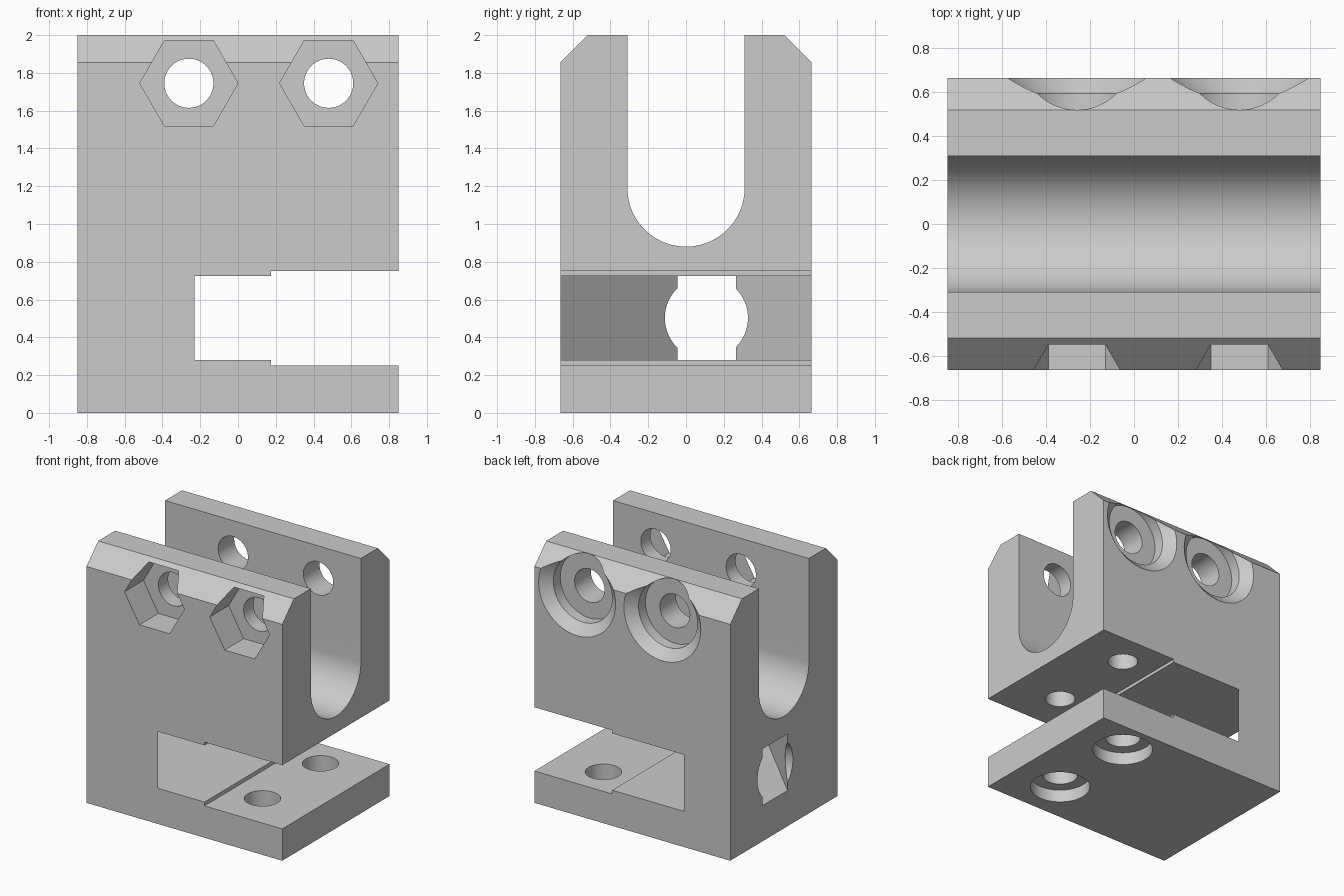
import bpy
import bmesh
import math
from mathutils import Matrix, Vector

if "Cube" in bpy.data.objects:
    bpy.data.objects.remove(bpy.data.objects["Cube"], do_unlink=True)

grey = bpy.data.materials.new("plain grey")
grey.use_nodes = True
grey.diffuse_color = (0.6, 0.6, 0.6, 1)
grey.node_tree.nodes["Principled BSDF"].inputs["Base Color"].default_value = (0.6, 0.6, 0.6, 1)

# Axis maps: local profile (u, v) and extrusion w to world directions
AXES = {
    "x": Matrix(((0, 0, 1), (1, 0, 0), (0, 1, 0))),    # u=y, v=z, w=x
    "y": Matrix(((1, 0, 0), (0, 0, 1), (0, 1, 0))),    # u=x, v=z, w=y
    "z": Matrix.Identity(3),
}


def add_object(name, bm):
    bmesh.ops.recalc_face_normals(bm, faces=bm.faces)
    mesh = bpy.data.meshes.new(name)
    bm.to_mesh(mesh)
    bm.free()
    mesh.materials.append(grey)
    obj = bpy.data.objects.new(name, mesh)
    bpy.context.collection.objects.link(obj)
    return obj


def loft(name, axis, rings):
    """Solid through matching rings, each given as (position on axis, profile)."""
    bm = bmesh.new()
    loops = [[bm.verts.new(AXES[axis] @ Vector((u, v, w))) for u, v in pts]
             for w, pts in rings]
    for low, high in zip(loops, loops[1:]):
        for i in range(len(low)):
            j = (i + 1) % len(low)
            bm.faces.new((low[i], low[j], high[j], high[i]))
    bm.faces.new(loops[0])
    bm.faces.new(loops[-1])
    return add_object(name, bm)


def prism(name, axis, pts, start, end):
    return loft(name, axis, [(start, pts), (end, pts)])


def circle(u, v, r, n=64):
    return [(u + r * math.cos(2 * math.pi * i / n), v + r * math.sin(2 * math.pi * i / n))
            for i in range(n)]


def rect(u0, u1, v0, v1):
    return [(u0, v0), (u1, v0), (u1, v1), (u0, v1)]


# Body: chamfered block with a U-shaped channel along x
half, inner, arc_z = 0.665, 0.31, 1.19
right_half = [(half, 0), (half, 1.855), (0.52, 2), (inner, 2)]
channel = [(inner * math.cos(math.pi * i / 48), arc_z - inner * math.sin(math.pi * i / 48))
           for i in range(49)]
left_half = [(-y, z) for y, z in reversed(right_half)]
body = prism("clamp_body", "x", right_half + channel + left_half, -0.85, 0.85)

cutters = []

# Side slot with a V-shaped end, and its slightly taller mouth
v_plan = [(-1.005, 0.11), (-0.13, -0.765), (1, -0.765), (1, 0.765), (-0.35, 0.765)]
cutters.append(prism("slot_cutter", "z", v_plan, 0.28, 0.725))
cutters.append(prism("slot_mouth_cutter", "z", rect(0.175, 1.1, -0.8, 0.8), 0.25, 0.75))

# Round bore from the end face into the slot
cutters.append(prism("bore_cutter", "x", circle(0.108, 0.5025, 0.22), -1.1, -0.05))

# Cross bolts: through hole, hexagonal nut pocket, flared head recess
for x in (-0.26, 0.48):
    z = 1.745
    cutters.append(prism("bolt_hole_cutter", "y", circle(x, z, 0.13), -0.9, 0.9))
    cutters.append(prism("nut_pocket_cutter", "y", circle(x, z, 0.26, 6), -0.8, -0.43))
    cutters.append(loft("head_recess_cutter", "y", [
        (0.51, circle(x, z, 0.255)), (0.595, circle(x, z, 0.255)),
        (half, circle(x, z, 0.334)), (0.7, circle(x, z, 0.372))]))

# Vertical screws: counterbored base holes and blind holes above the slot
for y in (-0.325, 0.395):
    x = 0.44
    cutters.append(prism("base_hole_cutter", "z", circle(x, y, 0.13), -0.1, 0.4))
    cutters.append(prism("counterbore_cutter", "z", circle(x, y, 0.22), -0.1, 0.1))
    cutters.append(prism("blind_hole_cutter", "z", circle(x, y, 0.11), 0.6, 0.91))

bpy.context.view_layer.objects.active = body
for cutter in cutters:
    cutter.hide_render = True
    mod = body.modifiers.new(cutter.name, "BOOLEAN")
    mod.operation = "DIFFERENCE"
    mod.solver = "EXACT"
    mod.object = cutter
    bpy.ops.object.modifier_apply(modifier=mod.name)
    bpy.data.objects.remove(cutter, do_unlink=True)

# Smooth curved walls, crisp edges
bpy.ops.object.select_all(action="DESELECT")
body.select_set(True)
bpy.ops.object.shade_smooth_by_angle(angle=math.radians(20))
